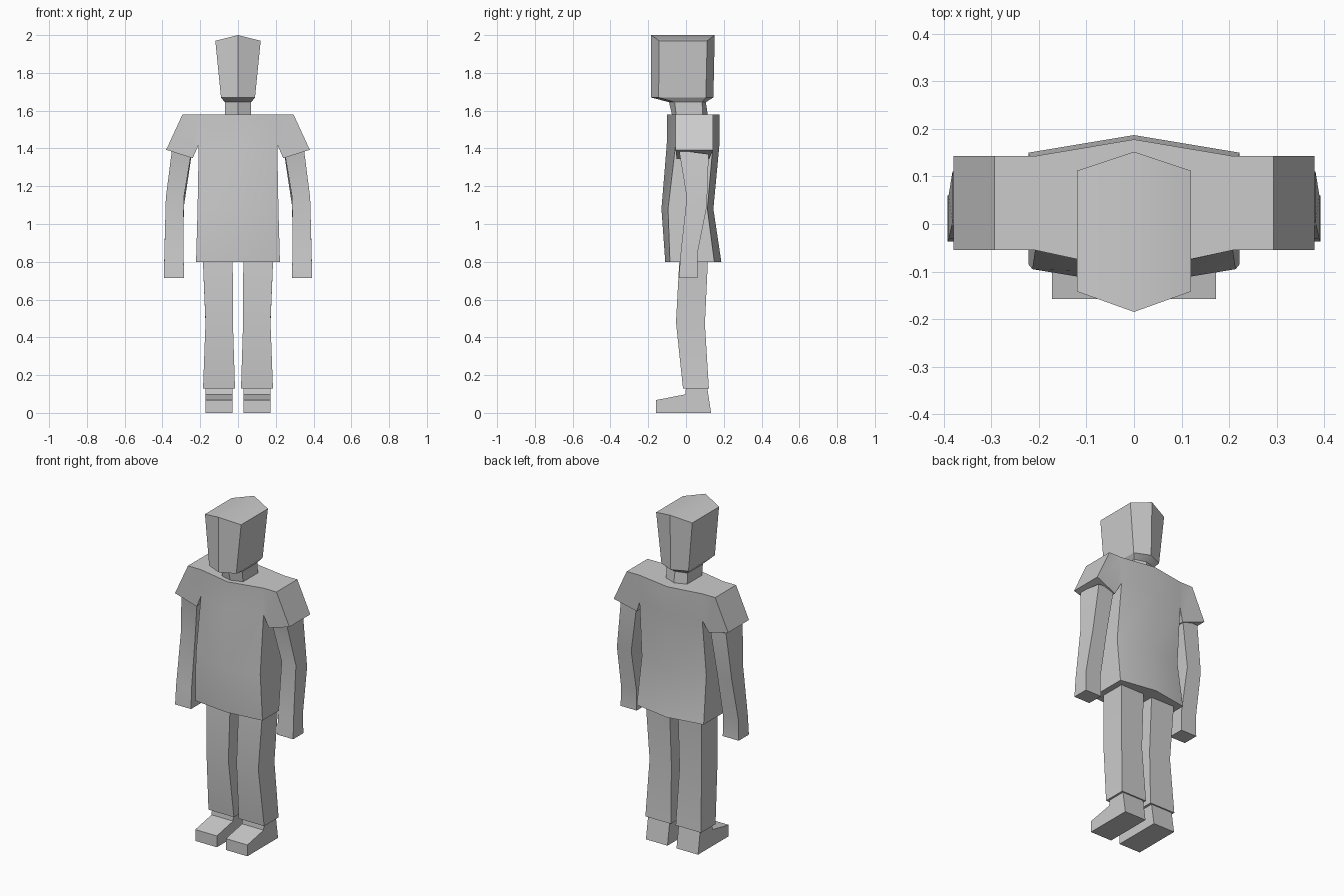
import bpy, bmesh
from math import radians

if "Cube" in bpy.data.objects:
    bpy.data.objects.remove(bpy.data.objects["Cube"])


def finish(bm, name, mirror=False):
    bmesh.ops.remove_doubles(bm, verts=bm.verts, dist=0.0005)
    bmesh.ops.recalc_face_normals(bm, faces=bm.faces)
    mesh = bpy.data.meshes.new(name)
    bm.to_mesh(mesh)
    bm.free()
    ob = bpy.data.objects.new(name, mesh)
    bpy.context.collection.objects.link(ob)
    bpy.ops.object.select_all(action='DESELECT')
    ob.select_set(True)
    bpy.context.view_layer.objects.active = ob
    bpy.ops.object.shade_smooth_by_angle(angle=radians(30))
    if mirror:
        ob.modifiers.new("mirror", 'MIRROR')
    return ob


def loft(bm, rings, skip=()):
    """Skin equal-sized rings; skip holds (level, side) faces to leave open."""
    loops = [[bm.verts.new(p) for p in ring] for ring in rings]
    n = len(loops[0])
    for k, (a, b) in enumerate(zip(loops, loops[1:])):
        for i in range(n):
            if (k, i) not in skip:
                j = (i + 1) % n
                bm.faces.new((a[i], a[j], b[j], b[i]))
    return loops


def cap(bm, loop):
    """Close a six-sided ring with two quads meeting on the centre line."""
    bm.faces.new((loop[0], loop[1], loop[2], loop[3]))
    bm.faces.new((loop[3], loop[4], loop[5], loop[0]))


def hexagon(x, front, side_front, side_back, back, z, z_mid=None):
    zm = z if z_mid is None else z_mid
    return [(0, front, zm), (x, side_front, z), (x, side_back, z),
            (0, back, zm), (-x, side_back, z), (-x, side_front, z)]


def box_ring(x0, x1, y0, y1, z_front, z_back):
    return [(x0, y0, z_front), (x1, y0, z_front), (x1, y1, z_back), (x0, y1, z_back)]


def limb(name, rings):
    bm = bmesh.new()
    loops = loft(bm, [box_ring(*r) for r in rings])
    bm.faces.new(loops[0])
    bm.faces.new(loops[-1])
    return finish(bm, name, mirror=True)


# Head and neck: stacked hexagons with a ridged crown
bm = bmesh.new()
loops = loft(bm, [
    hexagon(0.07, -0.07, -0.05, 0.09, 0.118, 1.56),
    hexagon(0.07, -0.09, -0.06, 0.085, 0.105, 1.645),
    hexagon(0.09, -0.185, -0.145, 0.105, 0.145, 1.67),
    hexagon(0.12, -0.185, -0.142, 0.112, 0.152, 1.97, 2.0)])
cap(bm, loops[0])
cap(bm, loops[-1])
finish(bm, "head")

# Shirt body: sides left open at the shoulders for the sleeves
bm = bmesh.new()
loops = loft(bm, [
    hexagon(0.222, -0.11, -0.085, 0.15, 0.187, 0.80),
    hexagon(0.214, -0.13, -0.095, 0.113, 0.145, 1.08),
    hexagon(0.208, -0.102, -0.055, 0.143, 0.177, 1.42),
    hexagon(0.208, -0.10, -0.055, 0.143, 0.178, 1.58)], skip={(2, 1), (2, 4)})
cap(bm, loops[0])
cap(bm, loops[-1])

# Sleeves: (x, z, front y, back y) around the sleeve outline
outline = [(0.208, 1.42, -0.055, 0.143), (0.24, 1.348, -0.05, 0.125),
           (0.38, 1.393, -0.055, 0.143), (0.294, 1.58, -0.055, 0.143),
           (0.208, 1.58, -0.055, 0.143)]
for s in (1, -1):
    front = [bm.verts.new((s * x, yf, z)) for x, z, yf, yb in outline]
    back = [bm.verts.new((s * x, yb, z)) for x, z, yf, yb in outline]
    bm.faces.new(front)
    bm.faces.new(back)
    for i in range(4):
        bm.faces.new((front[i], front[i + 1], back[i + 1], back[i]))
finish(bm, "shirt")

# Arms, bent at the elbow
limb("arms", [
    (0.245, 0.35, -0.037, 0.12, 1.39, 1.37),
    (0.287, 0.382, 0.004, 0.11, 1.14, 1.09),
    (0.288, 0.39, -0.03, 0.06, 0.83, 0.84),
    (0.286, 0.392, -0.037, 0.06, 0.715, 0.715)])

# Legs, bent at the knee
limb("legs", [
    (0.028, 0.186, -0.035, 0.116, 0.81, 0.81),
    (0.027, 0.172, -0.053, 0.10, 0.48, 0.47),
    (0.016, 0.185, -0.016, 0.121, 0.13, 0.13)])

# Shoes: side profile pulled across the foot width
bm = bmesh.new()
profile = [(-0.158, 0), (0.133, 0), (0.112, 0.135), (0, 0.135), (-0.004, 0.098), (-0.158, 0.068)]
loops = loft(bm, [[(x, y, z) for y, z in profile] for x in (0.03, 0.173)])
for loop in loops:
    bm.faces.new(loop)
finish(bm, "shoes", mirror=True)
